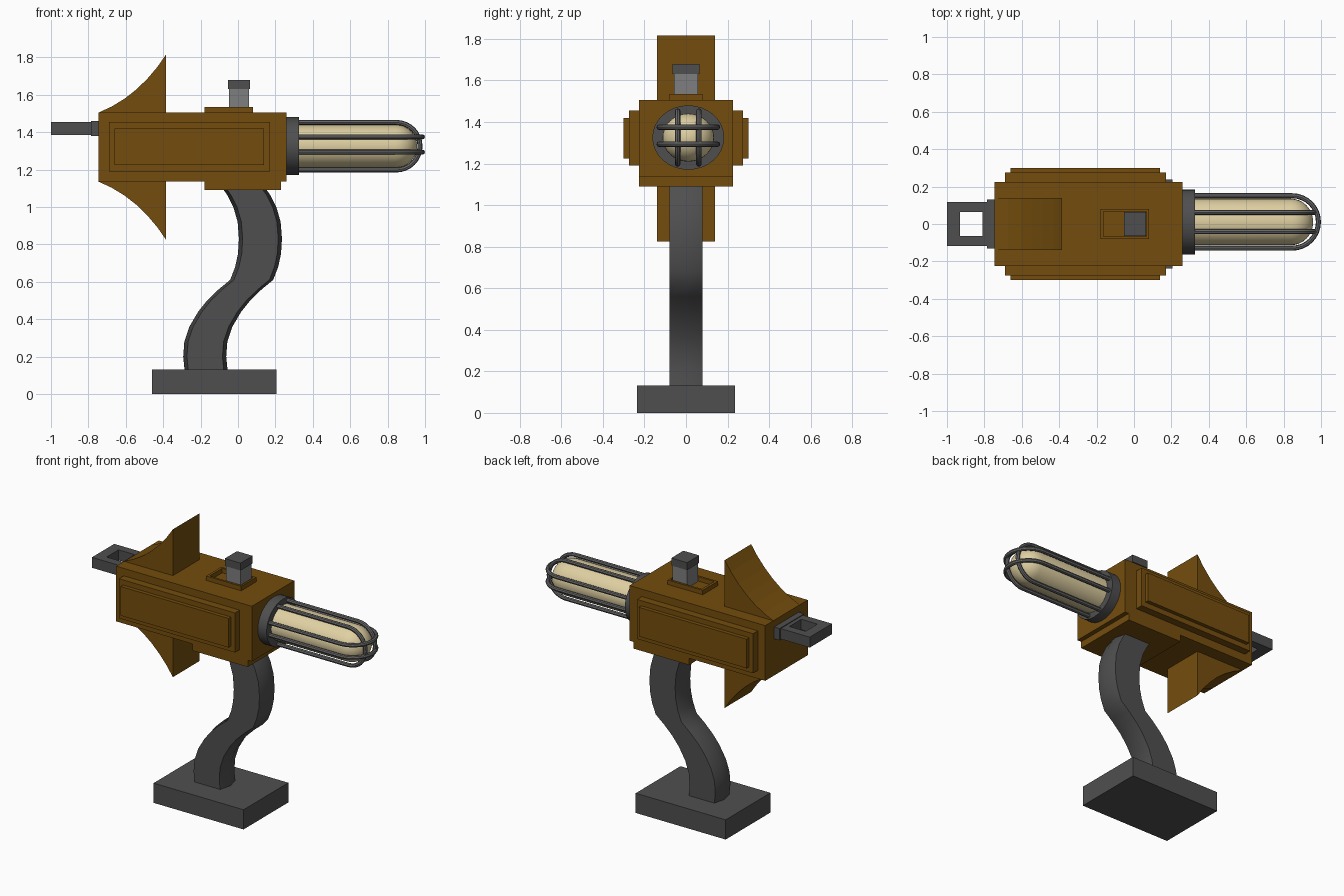
import bpy, bmesh, math

if "Cube" in bpy.data.objects:
    bpy.data.objects.remove(bpy.data.objects["Cube"])


def material(name, rgb):
    m = bpy.data.materials.new(name)
    m.diffuse_color = (*rgb, 1)
    m.use_nodes = True
    m.node_tree.nodes["Principled BSDF"].inputs["Base Color"].default_value = m.diffuse_color
    return m


BROWN = material("ochre_brown", (0.175, 0.075, 0.004))
DARK = material("dark_grey", (0.078, 0.078, 0.078))
MID = material("mid_grey", (0.135, 0.135, 0.135))
LIGHT = material("light_grey", (0.21, 0.21, 0.21))
GLOW = material("pale_cream", (0.74, 0.63, 0.36))


def finish(name, bm, mat, smooth=False):
    bmesh.ops.recalc_face_normals(bm, faces=bm.faces)
    me = bpy.data.meshes.new(name)
    bm.to_mesh(me)
    bm.free()
    ob = bpy.data.objects.new(name, me)
    bpy.context.collection.objects.link(ob)
    me.materials.append(mat)
    if smooth:
        smooth_object(ob)
    return ob


def smooth_object(ob):
    bpy.ops.object.select_all(action='DESELECT')
    ob.select_set(True)
    bpy.context.view_layer.objects.active = ob
    bpy.ops.object.shade_smooth_by_angle()


def loft(name, rings, mat, smooth=False):
    """Skin a list of closed rings and cap both ends."""
    bm = bmesh.new()
    vs = [[bm.verts.new(p) for p in r] for r in rings]
    n = len(vs[0])
    for a, b in zip(vs, vs[1:]):
        for i in range(n):
            j = (i + 1) % n
            bm.faces.new((a[i], a[j], b[j], b[i]))
    bm.faces.new(vs[0][::-1])
    bm.faces.new(vs[-1])
    return finish(name, bm, mat, smooth)


def rect(x0, x1, y0, y1, z):
    return [(x0, y0, z), (x1, y0, z), (x1, y1, z), (x0, y1, z)]


def box(name, x0, x1, y0, y1, z0, z1, mat):
    return loft(name, [rect(x0, x1, y0, y1, z) for z in (z0, z1)], mat)


def frame(name, x0, x1, hy, z0, z1, ix0, ix1, ihy, mat):
    """Flat rectangular plate with a rectangular hole."""
    bm = bmesh.new()
    loops = [rect(x0, x1, -hy, hy, z0), rect(x0, x1, -hy, hy, z1),
             rect(ix0, ix1, -ihy, ihy, z1), rect(ix0, ix1, -ihy, ihy, z0)]
    vs = [[bm.verts.new(p) for p in r] for r in loops]
    for k in range(4):
        a, b = vs[k], vs[(k + 1) % 4]
        for i in range(4):
            j = (i + 1) % 4
            bm.faces.new((a[i], a[j], b[j], b[i]))
    return finish(name, bm, mat)


# Foot and S-shaped stem (hexagonal slices stacked upward)
box("base", -0.46, 0.207, -0.237, 0.237, 0, 0.132, DARK)
path = [(0.12, -0.285), (0.2, -0.293), (0.28, -0.287), (0.36, -0.26), (0.44, -0.213),
        (0.5, -0.165), (0.56, -0.103), (0.61, -0.042), (0.68, -0.015), (0.75, 0.0),
        (0.83, 0.005), (0.92, -0.002), (1.0, -0.025), (1.06, -0.055), (1.11, -0.09)]
W, P, H = 0.23, 0.02, 0.08
loft("stem", [[(x, 0, z), (x + P, -H, z), (x + W - P, -H, z),
               (x + W, 0, z), (x + W - P, H, z), (x + P, H, z)] for z, x in path], DARK, True)

# Main housing
box("housing", -0.745, 0.26, -0.225, 0.225, 1.135, 1.505, BROWN)
box("housing_underside", -0.18, 0.23, -0.225, 0.225, 1.09, 1.135, BROWN)
for s, side in ((-1, "front"), (1, "back")):
    for n, x0, x1, y, z0, z1 in (("outer", -0.69, 0.17, 0.275, 1.19, 1.455),
                                 ("raised", -0.66, 0.14, 0.30, 1.225, 1.42)):
        ya, yb = sorted((s * 0.22, s * y))
        box(f"{side}_{n}_panel", x0, x1, ya, yb, z0, z1, BROWN)

# Curved fins above and below
curve = [(-0.745, 0.185), (-0.675, 0.217), (-0.605, 0.26), (-0.545, 0.307),
         (-0.485, 0.365), (-0.43, 0.43), (-0.385, 0.495), (-0.385, 0.17), (-0.745, 0.17)]
for s, n in ((1, "upper"), (-1, "lower")):
    loft(f"{n}_fin", [[(x, y, 1.32 + s * z) for x, z in curve] for y in (-0.14, 0.14)], BROWN)

# Top switch in its rimmed recess
frame("switch_rim", -0.18, 0.08, 0.08, 1.5, 1.535, -0.163, 0.068, 0.066, BROWN)
box("switch_post", -0.047, 0.058, -0.058, 0.058, 1.5, 1.63, LIGHT)
box("switch_cap", -0.053, 0.064, -0.064, 0.064, 1.63, 1.68, DARK)

# Rear loop handle
box("rear_mount", -0.785, -0.74, -0.13, 0.13, 1.38, 1.46, DARK)
frame("rear_loop", -1.0, -0.78, 0.118, 1.385, 1.455, -0.93, -0.81, 0.063, DARK)

# Front collar and domed lamp tube
CY, CZ = 0.011, 1.325


def oval(x, ry, rz, n=32):
    return [(x, CY + ry * math.cos(2 * math.pi * i / n),
             CZ + rz * math.sin(2 * math.pi * i / n)) for i in range(n)]


loft("collar", [oval(x, 0.173, 0.155) for x in (0.25, 0.325)], DARK, True)
tube = [oval(0.32, 0.124, 0.116), oval(0.84, 0.124, 0.116)]
for i in range(1, 9):
    a = math.radians(i * 10.9)
    tube.append(oval(0.84 + 0.118 * math.sin(a), 0.124 * math.cos(a), 0.116 * math.cos(a)))
loft("lamp_tube", tube, GLOW, True)


# Cage of four U-shaped bars
def bar(name, r, place):
    pts = [(0.31, r)]
    for i in range(17):
        a = math.pi * i / 16
        pts.append((0.846 + r * math.sin(a), r * math.cos(a)))
    pts.append((0.31, -r))
    cu = bpy.data.curves.new(name, 'CURVE')
    cu.dimensions = '3D'
    cu.bevel_depth = 0.0135
    cu.bevel_resolution = 2
    cu.use_fill_caps = True
    sp = cu.splines.new('POLY')
    sp.points.add(len(pts) - 1)
    for p, (x, o) in zip(sp.points, pts):
        p.co = (*place(x, o), 1)
    tmp = bpy.data.objects.new(name + "_path", cu)
    bpy.context.collection.objects.link(tmp)
    bpy.context.view_layer.update()
    me = bpy.data.meshes.new_from_object(tmp.evaluated_get(bpy.context.evaluated_depsgraph_get()))
    bpy.data.objects.remove(tmp)
    ob = bpy.data.objects.new(name, me)
    bpy.context.collection.objects.link(ob)
    me.materials.clear()
    me.materials.append(MID)
    smooth_object(ob)


for s, n in ((-1, "a"), (1, "b")):
    bar(f"upright_cage_bar_{n}", 0.127, lambda x, o: (x, CY + s * 0.051, CZ + o))
    bar(f"level_cage_bar_{n}", 0.14, lambda x, o: (x, CY + o, CZ + 0.009 + s * 0.041))
